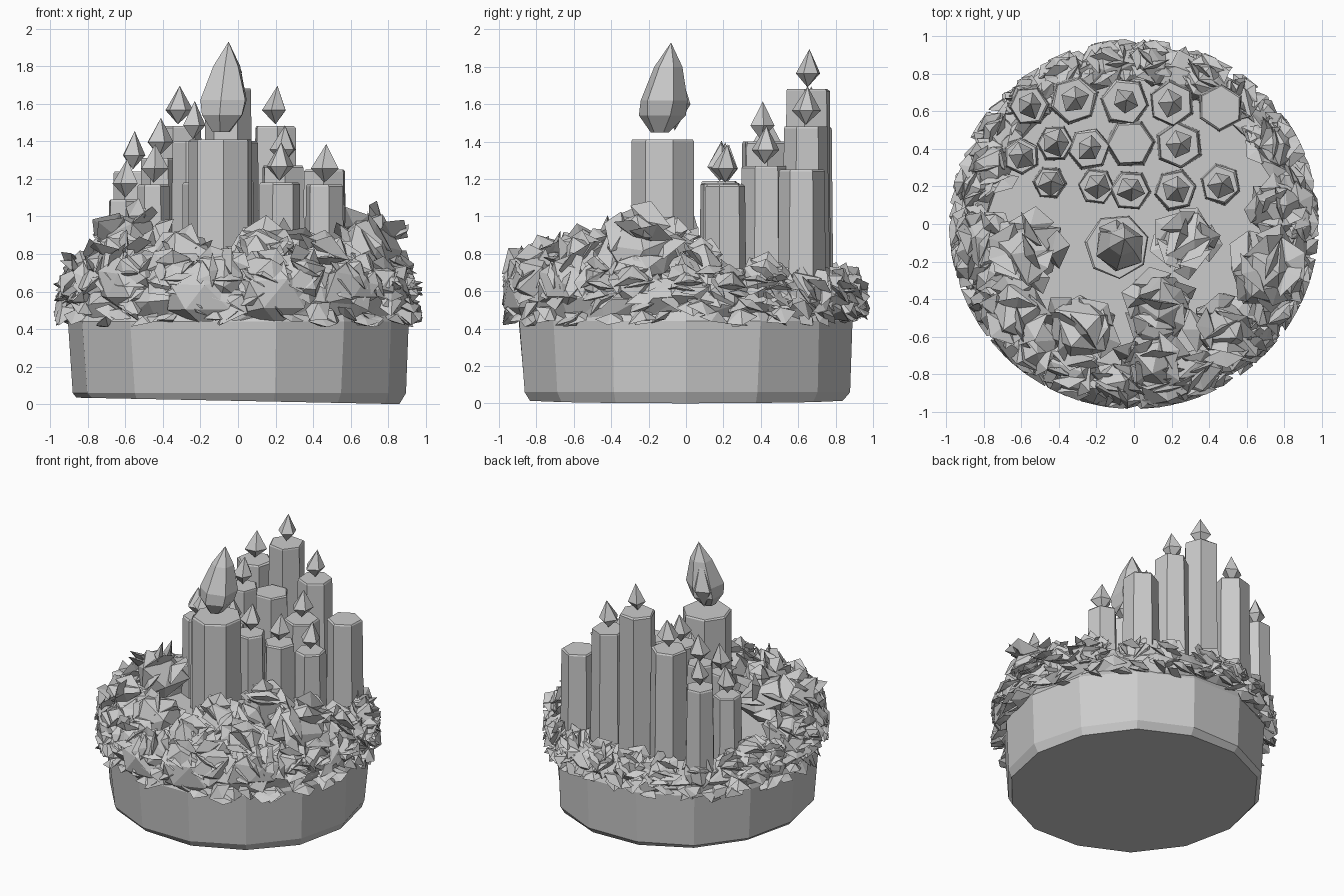
import bpy, bmesh, math, random
from mathutils import Vector, Matrix

random.seed(11)
if "Cube" in bpy.data.objects:
    bpy.data.objects.remove(bpy.data.objects["Cube"], do_unlink=True)

grey = bpy.data.materials.new("plain grey")
grey.use_nodes = True
grey.diffuse_color = (0.6, 0.6, 0.6, 1)
grey.node_tree.nodes["Principled BSDF"].inputs["Base Color"].default_value = (0.6, 0.6, 0.6, 1)


def finish(bm, name, limit=None):
    """Turn a bmesh into a flat shaded object, optionally kept inside a radius and above a rim."""
    if limit:
        for v in bm.verts:
            r = math.hypot(v.co.x, v.co.y)
            if r > limit:
                v.co.x *= limit / r
                v.co.y *= limit / r
            v.co.z = max(v.co.z, 0.41 + 0.04 * math.sin(9 * v.co.x + 5 * v.co.y) ** 2)
    bmesh.ops.recalc_face_normals(bm, faces=bm.faces)
    mesh = bpy.data.meshes.new(name)
    bm.to_mesh(mesh)
    bm.free()
    mesh.materials.append(grey)
    obj = bpy.data.objects.new(name, mesh)
    bpy.context.collection.objects.link(obj)


def lathe(bm, profile, sides, centre=(0, 0), turn=0.0, wobble=0.0, lean=(0, 0)):
    """Stack polygon rings given as (radius, z); a zero radius makes a point."""
    rings = []
    z0, z1 = profile[0][1], profile[-1][1]
    for r, z in profile:
        t = (z - z0) / (z1 - z0)
        cx, cy = centre[0] + lean[0] * t, centre[1] + lean[1] * t
        ring = []
        for i in range(sides if r else 1):
            a = turn + math.tau * i / sides
            rr = r * (1 + random.uniform(-wobble, wobble))
            ring.append(bm.verts.new((cx + rr * math.cos(a), cy + rr * math.sin(a), z)))
        rings.append(ring)
    for lo, hi in zip(rings, rings[1:]):
        for i in range(sides):
            j = (i + 1) % sides
            quad = [lo[i % len(lo)], lo[j % len(lo)], hi[j % len(hi)], hi[i % len(hi)]]
            bm.faces.new(list(dict.fromkeys(quad)))
    for ring in (rings[0], rings[-1]):
        if len(ring) > 2:
            bm.faces.new(ring)


def petal(bm, place, length, width):
    """A folded, pointed petal growing along local +x."""
    def j(s):
        return random.uniform(-s, s) * length
    pts = [(0, 0, 0), (length * 0.6 + j(.12), width, j(.15)), (length, j(.2), j(.12)),
           (length * 0.6 + j(.12), -width, j(.15)),
           (length * 0.5, 0, length * 0.2), (length * 0.5, 0, -length * 0.1)]
    v = [bm.verts.new(place @ Vector(p)) for p in pts]
    for i in range(4):
        bm.faces.new((v[i], v[(i + 1) % 4], v[4]))
        bm.faces.new((v[(i + 1) % 4], v[i], v[5]))


def flower(bm, centre, size, facing):
    """A faceted core wrapped in rings of broad petals opening towards the facing direction."""
    place = Matrix.Translation(centre) @ Vector(facing).to_track_quat('Z', 'Y').to_matrix().to_4x4()
    core = bmesh.ops.create_icosphere(bm, subdivisions=1, radius=size * 0.88, matrix=place)
    for v in core["verts"]:
        v.co += Vector([random.uniform(-.17, .17) * size for _ in range(3)])
    for count, tilt in ((5, 0.05), (4, 0.65), (2, 1.1)):
        for i in range(count):
            a = math.tau * (i + random.uniform(-.2, .2)) / count + tilt
            m = place @ Matrix.Rotation(a, 4, 'Z') @ Matrix.Rotation(-tilt + random.uniform(-.15, .15), 4, 'Y')
            m = m @ Matrix.Translation((size * 0.2, 0, 0)) @ Matrix.Rotation(random.uniform(-.6, .6), 4, 'X')
            petal(bm, m, size * random.uniform(.82, 1.0), size * 0.58)


# Faceted round base
bm = bmesh.new()
lathe(bm, [(0.86, 0.0), (0.89, 0.06), (0.91, 0.44), (0.88, 0.5)], 14, turn=0.0, wobble=0.012)
for v in bm.verts:
    if v.co.z < 0.03:
        v.co.z = 0.018 * (1 - v.co.x / 0.9)
finish(bm, "base")

# Candles: x, y, top height, radius, has a flame
candles = [
    (-.56, .63, 1.24, .105, 1), (-.32, .66, 1.48, .125, 1), (-.05, .65, 1.68, .125, 1),
    (.20, .64, 1.48, .12, 1), (.46, .62, 1.25, .12, 0), (-.60, .36, 1.09, .095, 1),
    (-.42, .43, 1.31, .095, 1), (-.24, .40, 1.40, .11, 1), (-.02, .43, 1.40, .125, 0),
    (.24, .42, 1.27, .12, 1), (-.45, .22, 1.17, .085, 1), (-.20, .20, 1.18, .095, 1),
    (-.02, .18, 1.19, .105, 1), (.22, .18, 1.18, .11, 1), (.46, .21, 1.17, .105, 1)]
wax, fire = bmesh.new(), bmesh.new()
for x, y, top, r, lit in candles:
    turn = random.uniform(0, 1)
    lathe(wax, [(r * 1.08, 0.48), (r, top - .01), (r * 0.93, top)], 6, (x, y), turn, 0.04)
    if lit:
        lathe(fire, [(0, top + .01), (.072, top + .085), (0, top + .215)], 5, (x, y), turn, .15, (.01, .01))
finish(wax, "candles")
finish(fire, "candle_flames")

# Large front candle with a leaning two-lobed flame
bm = bmesh.new()
lathe(bm, [(.175, .46), (.175, 1.40), (.165, 1.41)], 7, (-.09, -.12), .3, .02)
finish(bm, "large_candle")
bm = bmesh.new()
lathe(bm, [(.05, 1.45), (.125, 1.54), (.135, 1.62), (.075, 1.80), (0, 1.93)], 6, (-.09, -.14), .4, .08, (.04, .06))
lathe(bm, [(0, 1.46), (.085, 1.60), (0, 1.83)], 5, (-.11, -.06), .2, .1, (.02, .01))
finish(bm, "large_flame")

# Outer wreath: a crumpled ring body, flowers facing outward and a skirt of leaves
bm = bmesh.new()
segments, around = 24, 5
rings = []
for i in range(segments):
    a = math.tau * i / segments
    front = max(0, -math.sin(a))
    ring = []
    for k in range(around):
        b = math.tau * k / around
        r = 0.84 + 0.09 * math.cos(b) + random.uniform(-.03, .03)
        z = 0.55 + (0.12 + 0.05 * front) * math.sin(b) + random.uniform(-.03, .03)
        ring.append(bm.verts.new((r * math.cos(a), r * math.sin(a), z)))
    rings.append(ring)
for i in range(segments):
    p, q = rings[i], rings[(i + 1) % segments]
    for k in range(around):
        n = (k + 1) % around
        bm.faces.new((p[k], q[k], q[n]))
        bm.faces.new((p[k], q[n], p[n]))
for i in range(22):
    a = math.tau * (i + random.uniform(-.2, .2)) / 22
    front = max(0, -math.sin(a) + 0.2)
    c, s = math.cos(a), math.sin(a)
    flower(bm, (.85 * c, .85 * s, .60 + .06 * front), .14 + .02 * front, (c, s, .8))
for i in range(80):
    a = math.tau * i / 80 + random.uniform(-.04, .04)
    m = Matrix.Translation((.85 * math.cos(a), .85 * math.sin(a), random.uniform(.47, .60)))
    m = m @ Matrix.Rotation(a + random.uniform(-.8, .8), 4, 'Z')
    m = m @ Matrix.Rotation(random.uniform(0, .9), 4, 'Y') @ Matrix.Rotation(random.uniform(-.8, .8), 4, 'X')
    petal(bm, m, random.uniform(.15, .22), .085)
finish(bm, "flower_wreath", 0.985)

# Large blooms heaped at the front and sides: x, y, z, size
blooms = [
    (-.56, -.14, .86, .21), (.70, -.24, .83, .22), (.27, -.09, .80, .18), (.13, -.43, .78, .19),
    (-.30, -.56, .72, .21), (-.62, -.48, .72, .20), (.46, -.56, .72, .20), (.10, -.70, .73, .19),
    (-.78, -.08, .70, .17), (-.76, .30, .64, .15), (.74, .40, .64, .15), (.77, .08, .70, .17)]
bm = bmesh.new()
for x, y, z, size in blooms:
    flower(bm, (x, y, z), size, (x * .7, y * .7, 1))
finish(bm, "large_blooms", 0.985)

# Broad smooth blossoms low on the front edge
bm = bmesh.new()
for x, y, z, size in ((-.62, -.66, .64, .17), (-.20, -.87, .57, .20), (.19, -.88, .58, .21), (.60, -.66, .62, .17)):
    place = Matrix.Translation((x, y, z)) @ Matrix.Rotation(math.atan2(y, x) + math.pi / 2, 4, 'Z')
    place = place @ Matrix.Diagonal((1.1, .6, .85, 1))
    ball = bmesh.ops.create_icosphere(bm, subdivisions=1, radius=size, matrix=place)
    for v in ball["verts"]:
        v.co += Vector([random.uniform(-.02, .02) for _ in range(3)])
finish(bm, "front_blossoms", 0.985)
